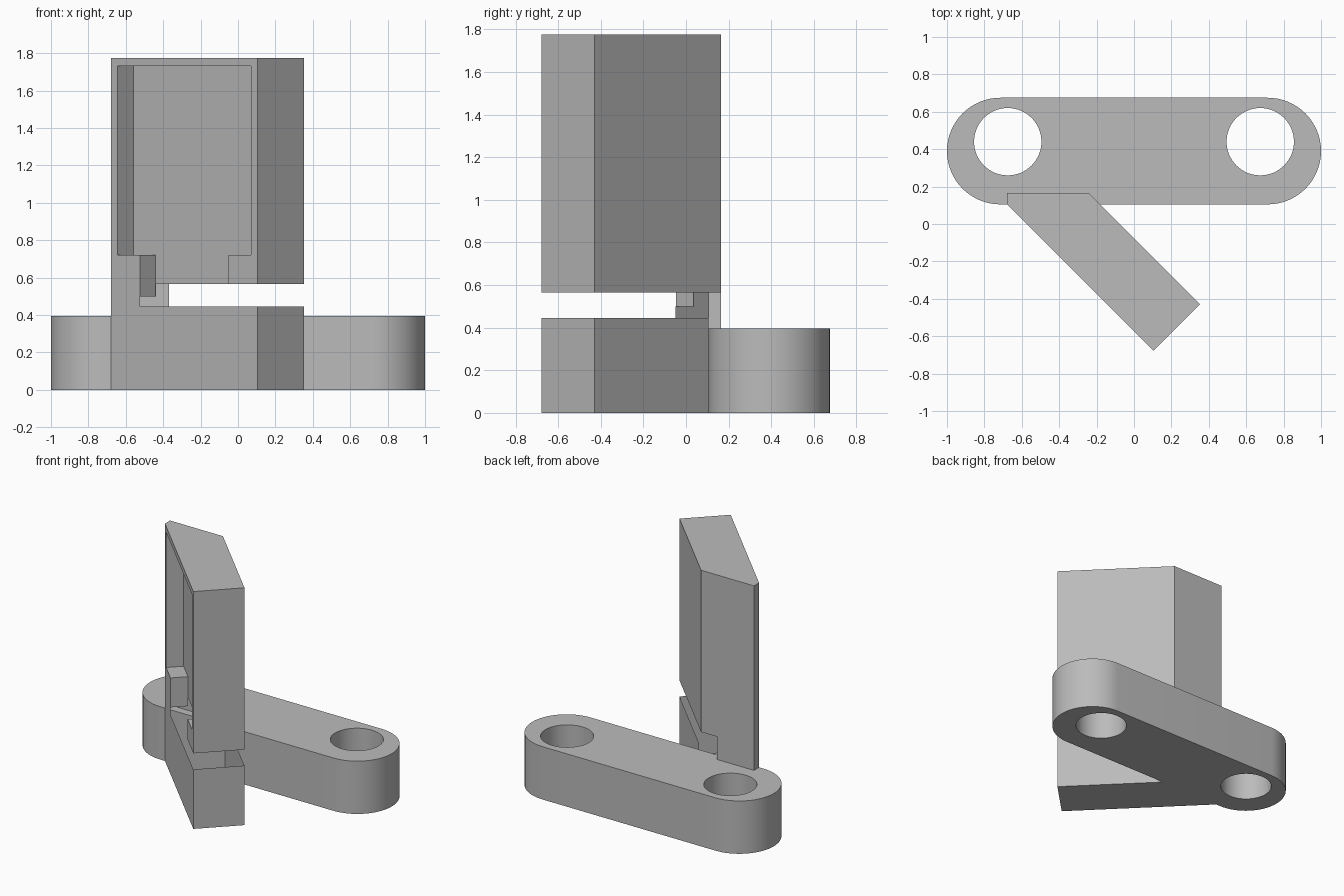
import bpy, bmesh, math

cube = bpy.data.objects.get("Cube")
if cube:
    bpy.data.objects.remove(cube, do_unlink=True)

grey = bpy.data.materials.new("plain grey")
grey.use_nodes = True
colour = (0.5, 0.5, 0.5, 1)
grey.diffuse_color = colour
grey.node_tree.nodes["Principled BSDF"].inputs["Base Color"].default_value = colour


def prism(name, outline, z0, z1):
    """Extrude a plan outline from z0 to z1."""
    bm = bmesh.new()
    face = bm.faces.new([bm.verts.new((x, y, z0)) for x, y in outline])
    top = bmesh.ops.extrude_face_region(bm, geom=[face])["geom"]
    verts = [v for v in top if isinstance(v, bmesh.types.BMVert)]
    bmesh.ops.translate(bm, verts=verts, vec=(0, 0, z1 - z0))
    bmesh.ops.recalc_face_normals(bm, faces=bm.faces)
    mesh = bpy.data.meshes.new(name)
    bm.to_mesh(mesh)
    bm.free()
    mesh.materials.append(grey)
    obj = bpy.data.objects.new(name, mesh)
    bpy.context.collection.objects.link(obj)
    return obj


def select(obj):
    bpy.ops.object.select_all(action="DESELECT")
    obj.select_set(True)
    bpy.context.view_layer.objects.active = obj


def cut(obj, outline, z0, z1):
    """Subtract a prism from obj."""
    cutter = prism("cutter", outline, z0, z1)
    mod = obj.modifiers.new("cut", "BOOLEAN")
    mod.operation, mod.solver, mod.object = "DIFFERENCE", "EXACT", cutter
    select(obj)
    bpy.ops.object.modifier_apply(modifier=mod.name)
    bpy.data.objects.remove(cutter, do_unlink=True)


def arc(cx, cy, r, start, sweep, n):
    return [(cx + r * math.cos(start + sweep * i / n),
             cy + r * math.sin(start + sweep * i / n)) for i in range(n + 1)]


def box(x0, x1, y0, y1):
    return [(x0, y0), (x1, y0), (x1, y1), (x0, y1)]


# Rounded link plate with two holes
BASE_TOP, BASE_FRONT, R = 0.395, 0.105, 0.285
mid = BASE_FRONT + R
base = prism("base_link",
             arc(1 - R, mid, R, -math.pi / 2, math.pi, 32)
             + arc(R - 1, mid, R, math.pi / 2, math.pi, 32), 0, BASE_TOP)
for side in (-1, 1):
    cut(base, arc(side * 0.675, 0.44, 0.18, 0, math.tau, 64)[:-1], -0.1, 0.6)

# Diagonal upright arm; its recessed face lies on x + y = FACE
FACE, BACK, TOP = -0.573, 0.165, 1.775
arm = prism("upright_arm",
            [(FACE - BASE_FRONT, BACK), (FACE - BASE_FRONT, BASE_FRONT),
             (0.105, FACE - 0.105), (0.354, -0.429), (-0.24, BACK)], 0, TOP)


def recess(x0, x1, depth):
    """Plan outline of a pocket sunk square into the diagonal face."""
    out = 0.1
    return [(x0 - out, FACE - x0 - out), (x1 - out, FACE - x1 - out),
            (x1 + depth, FACE - x1 + depth), (x0 + depth, FACE - x0 + depth)]


# Wide pocket and narrower foot of the pocket
cut(arm, recess(-0.645, 0.07, 0.085), 0.72, 1.73)
cut(arm, recess(-0.525, -0.05, 0.085), 0.5, 0.75)

# Through slot, leaving a column at the rear end
cut(arm, [(-0.625, -0.148), (0.1, -0.9), (0.6, -0.9), (0.6, 0.3),
          (-0.37, 0.3), (-0.37, BASE_FRONT)], 0.445, 0.565)

# Clear the arm from the base volume and behind its lower part
cut(arm, box(-0.9, 0.6, BASE_FRONT, 0.3), -0.1, BASE_TOP)
cut(arm, box(-0.37, 0.6, BASE_FRONT, 0.3), 0.3, 0.5)

for obj in (base, arm):
    select(obj)
    bpy.ops.object.shade_smooth_by_angle(angle=math.radians(30))
